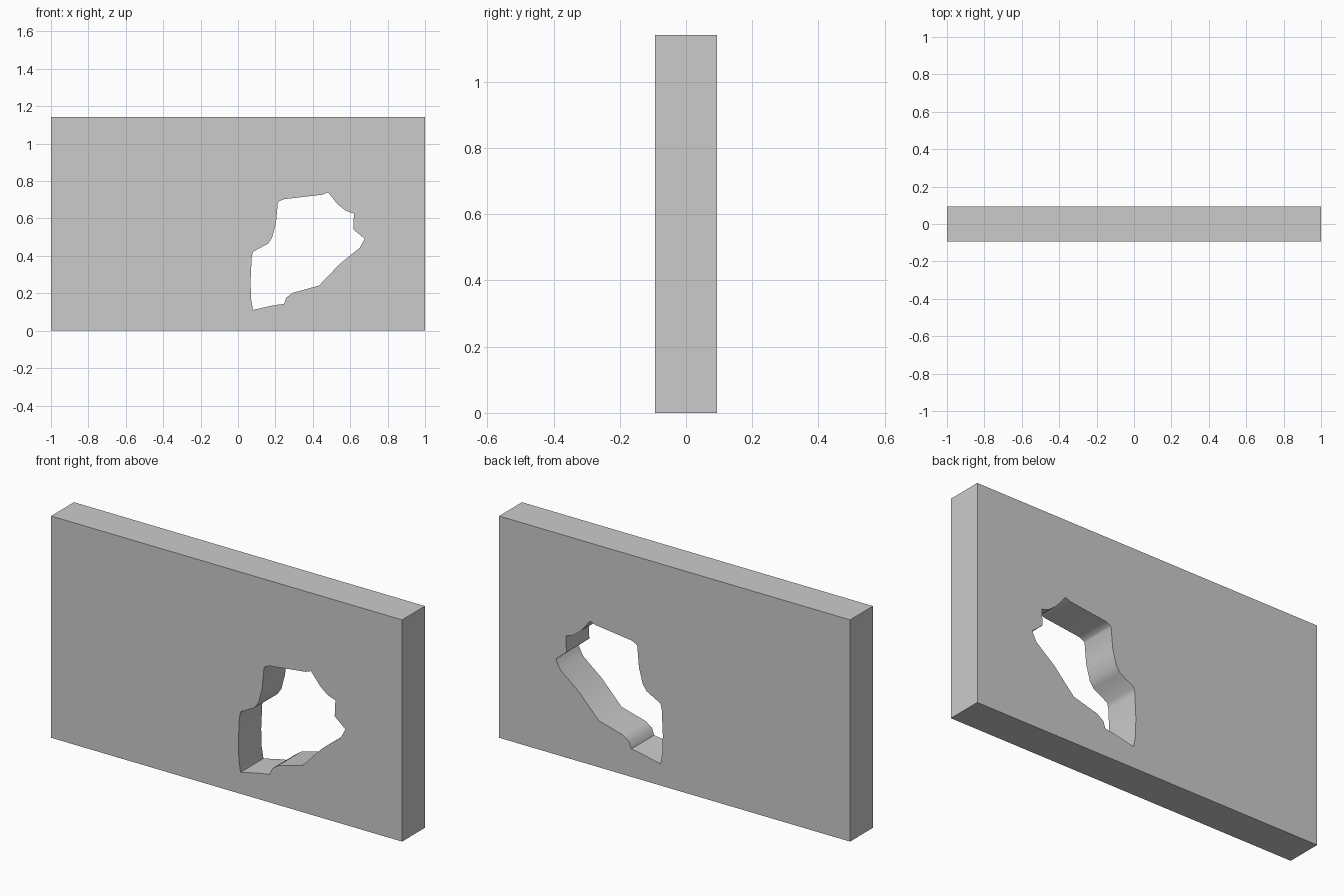
import bpy, bmesh, math

if "Cube" in bpy.data.objects:
    bpy.data.objects.remove(bpy.data.objects["Cube"])

WIDTH, DEPTH, HEIGHT = 2.0, 0.186, 1.142

# Ragged outline of the hole (x, z), clockwise from upper left
HOLE = [(.213, .684), (.22, .692), (.246, .703), (.449, .727), (.481, .739), (.535, .674),
        (.575, .642), (.62, .626), (.616, .543), (.677, .492), (.652, .444),
        (.545, .358), (.433, .241), (.294, .203), (.259, .178), (.246, .144),
        (.182, .134), (.08, .111), (.07, .17), (.067, .26), (.073, .39), (.08, .422),
        (.16, .465), (.182, .497), (.203, .575)]


def prism(name, outline, depth):
    """Extrude an x-z outline along y, centred on y = 0."""
    bm = bmesh.new()
    face = bm.faces.new([bm.verts.new((x, -depth / 2, z)) for x, z in outline])
    ext = bmesh.ops.extrude_face_region(bm, geom=[face])
    new = [v for v in ext["geom"] if isinstance(v, bmesh.types.BMVert)]
    bmesh.ops.translate(bm, verts=new, vec=(0, depth, 0))
    bmesh.ops.recalc_face_normals(bm, faces=bm.faces)
    mesh = bpy.data.meshes.new(name)
    bm.to_mesh(mesh)
    bm.free()
    obj = bpy.data.objects.new(name, mesh)
    bpy.context.collection.objects.link(obj)
    return obj


# Wall slab
w = WIDTH / 2
wall = prism("broken_wall", [(-w, 0), (w, 0), (w, HEIGHT), (-w, HEIGHT)], DEPTH)

# Hole knocked straight through the wall
cutter = prism("hole_cutter", HOLE, DEPTH * 2)
cutter.hide_render = True
cut = wall.modifiers.new("hole", 'BOOLEAN')
cut.operation = 'DIFFERENCE'
cut.solver = 'EXACT'
cut.object = cutter
bpy.context.view_layer.objects.active = wall
wall.select_set(True)
bpy.ops.object.modifier_apply(modifier=cut.name)
bpy.data.objects.remove(cutter)

# Soft shading inside the hole, crisp edges elsewhere
bpy.ops.object.shade_smooth_by_angle(angle=math.radians(50))
